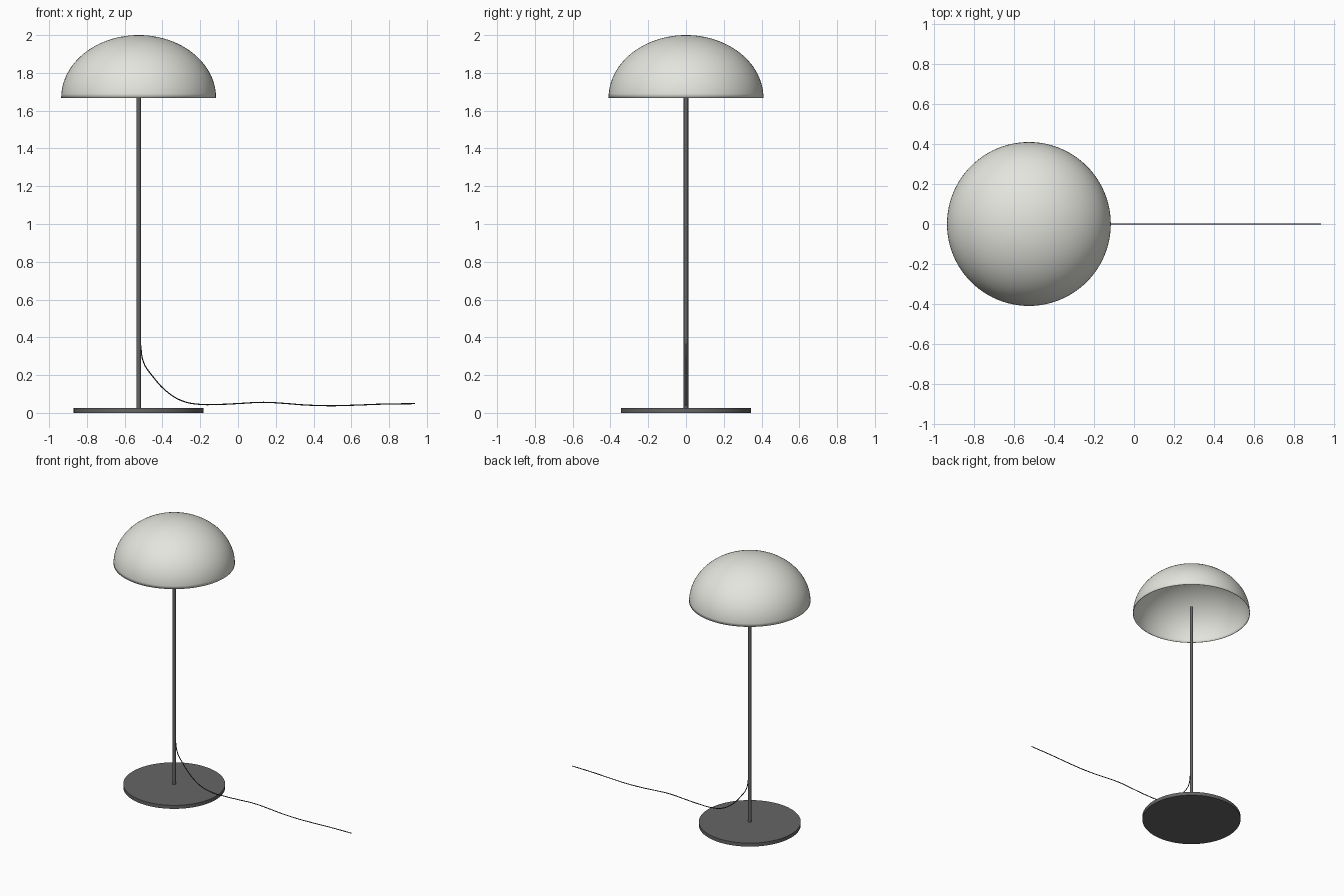
import bpy, bmesh, math

if "Cube" in bpy.data.objects:
    bpy.data.objects.remove(bpy.data.objects["Cube"])

AXIS_X = -0.526  # lamp axis


def smooth(obj):
    bpy.ops.object.select_all(action='DESELECT')
    obj.select_set(True)
    bpy.context.view_layer.objects.active = obj
    bpy.ops.object.shade_smooth_by_angle(angle=math.radians(35))


def cylinder(name, radius, z0, z1, sides):
    bpy.ops.mesh.primitive_cylinder_add(
        vertices=sides, radius=radius, depth=z1 - z0,
        location=(AXIS_X, 0, (z0 + z1) / 2))
    obj = bpy.context.object
    obj.name = name
    smooth(obj)
    return obj


def material(obj, name, rgb):
    mat = bpy.data.materials.new(name)
    mat.diffuse_color = (*rgb, 1)
    mat.use_nodes = True
    mat.node_tree.nodes["Principled BSDF"].inputs["Base Color"].default_value = mat.diffuse_color
    obj.data.materials.append(mat)


# Round base plate and slim pole (pole ends just inside the shade)
base = cylinder("base", 0.344, 0.0, 0.026, 96)
pole = cylinder("pole", 0.012, 0.02, 1.72, 24)

# Open half-ellipsoid shade
bm = bmesh.new()
bmesh.ops.create_uvsphere(bm, u_segments=96, v_segments=48, radius=1)
bmesh.ops.delete(bm, geom=[v for v in bm.verts if v.co.z < -1e-4], context='VERTS')
bmesh.ops.scale(bm, vec=(0.41, 0.41, 0.332), verts=bm.verts)
mesh = bpy.data.meshes.new("shade")
bm.to_mesh(mesh)
bm.free()
shade = bpy.data.objects.new("shade", mesh)
shade.location = (AXIS_X, 0, 1.668)
bpy.context.collection.objects.link(shade)
smooth(shade)
shell = shade.modifiers.new("thin_shell", 'SOLIDIFY')
shell.thickness = 0.003
shell.offset = -1

# Power cord leaving the pole and trailing to the side
path = [(-0.517, 0.37), (-0.499, 0.265), (-0.455, 0.198), (-0.371, 0.108),
        (-0.291, 0.062), (-0.212, 0.046), (-0.095, 0.045), (0.01, 0.050),
        (0.135, 0.056), (0.25, 0.050), (0.355, 0.042), (0.487, 0.038),
        (0.62, 0.041), (0.75, 0.046), (0.936, 0.049)]
curve = bpy.data.curves.new("cord", 'CURVE')
curve.dimensions = '3D'
curve.bevel_depth = 0.003
curve.bevel_resolution = 2
curve.resolution_u = 5
curve.use_fill_caps = True
spline = curve.splines.new('BEZIER')
spline.bezier_points.add(len(path) - 1)
for point, (x, z) in zip(spline.bezier_points, path):
    point.co = (x, 0, z)
    point.handle_left_type = point.handle_right_type = 'AUTO'
cord = bpy.data.objects.new("cord", curve)
bpy.context.collection.objects.link(cord)

# Colours
material(base, "dark_metal", (0.13, 0.13, 0.13))
pole.data.materials.append(base.data.materials[0])
material(shade, "warm_white", (0.78, 0.78, 0.73))
material(cord, "black_rubber", (0.03, 0.03, 0.03))
